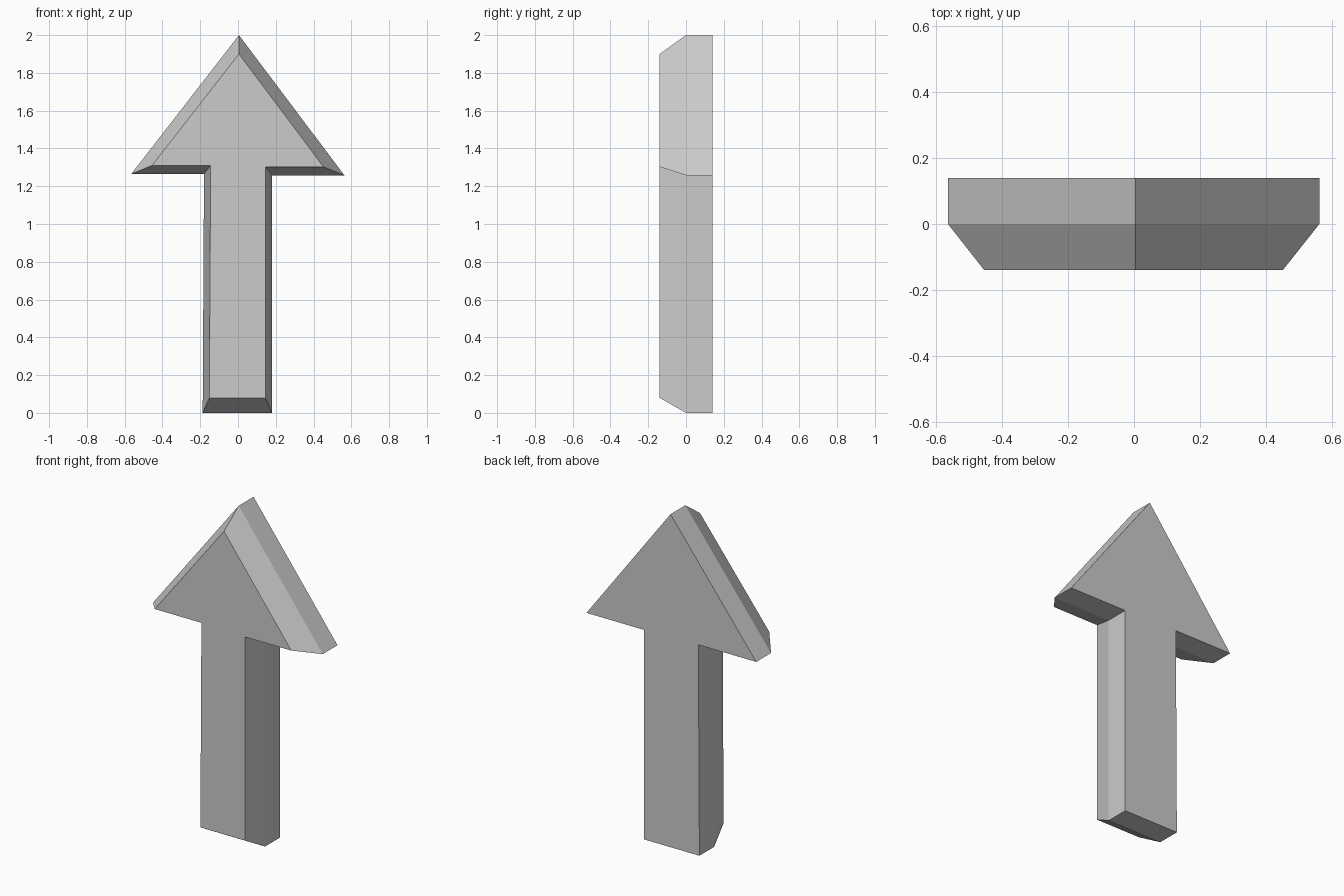
import bpy, bmesh

if "Cube" in bpy.data.objects:
    bpy.data.objects.remove(bpy.data.objects["Cube"])

# Arrow outlines (x, z): full-size silhouette and smaller bevelled front face
outer = [(0.005, 2.0), (-0.565, 1.265), (-0.18, 1.265), (-0.187, 0.0),
         (0.18, 0.0), (0.18, 1.258), (0.563, 1.258)]
inner = [(0.005, 1.9), (-0.455, 1.31), (-0.145, 1.31), (-0.152, 0.08),
         (0.145, 0.08), (0.145, 1.303), (0.452, 1.303)]

bm = bmesh.new()


def ring(outline, y):
    return [bm.verts.new((x, y, z)) for x, z in outline]


# Front face, bevel edge and back face
rings = [ring(inner, -0.14), ring(outer, 0.0), ring(outer, 0.14)]
for a, b in zip(rings, rings[1:]):
    for i in range(len(a)):
        j = (i + 1) % len(a)
        bm.faces.new((a[i], a[j], b[j], b[i]))
bm.faces.new(rings[0])
bm.faces.new(rings[-1])
bmesh.ops.recalc_face_normals(bm, faces=bm.faces[:])

mesh = bpy.data.meshes.new("arrow_sign")
bm.to_mesh(mesh)
bm.free()
arrow = bpy.data.objects.new("arrow_sign", mesh)
bpy.context.collection.objects.link(arrow)
